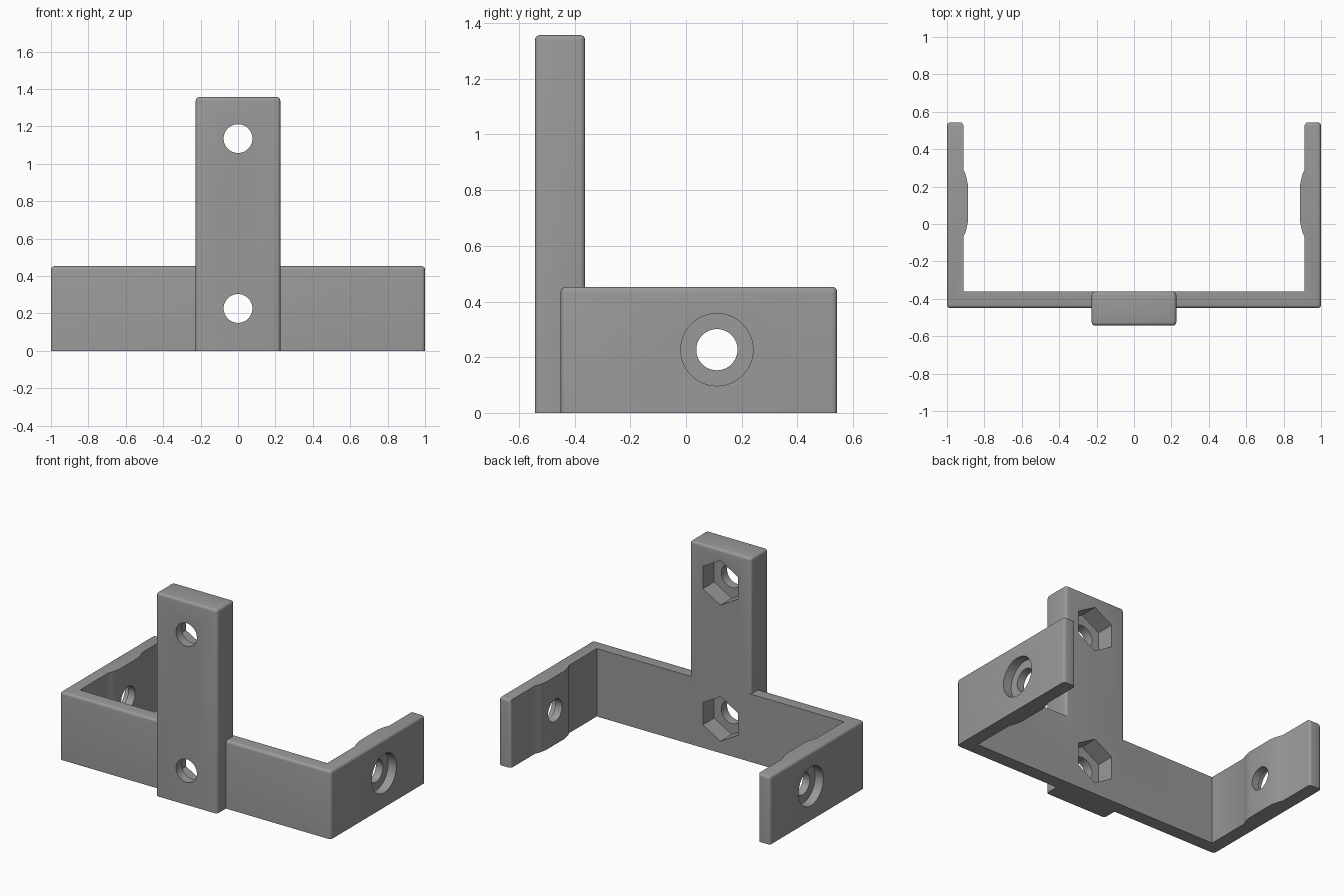
import bpy, bmesh, math
from mathutils import Matrix

if "Cube" in bpy.data.objects:
    bpy.data.objects.remove(bpy.data.objects["Cube"])

H = 0.453        # bracket height
BACK = -0.362    # inner face of the cross wall, flush with the post
MID_Z = 0.227    # height of the lower holes
HOLE_Y = 0.111   # position of the arm holes
ROUND = 0.018

grey = bpy.data.materials.new("grey plastic")
grey.diffuse_color = (0.32, 0.32, 0.32, 1)
grey.use_nodes = True
grey.node_tree.nodes["Principled BSDF"].inputs["Base Color"].default_value = grey.diffuse_color


def prism(name, outline, height, rounded):
    """Extrude a plan outline upward, then round the edges chosen by a rule."""
    bm = bmesh.new()
    face = bm.faces.new([bm.verts.new((x, y, 0)) for x, y in outline])
    ext = bmesh.ops.extrude_face_region(bm, geom=[face])
    for v in ext["geom"]:
        if isinstance(v, bmesh.types.BMVert):
            v.co.z = height
    bmesh.ops.recalc_face_normals(bm, faces=bm.faces)
    edges = [e for e in bm.edges if max(v.co.z for v in e.verts) > 0.01 and rounded(e)]
    bmesh.ops.bevel(bm, geom=edges, offset=ROUND, segments=4, profile=0.5,
                    affect='EDGES', clamp_overlap=True)
    bmesh.ops.recalc_face_normals(bm, faces=bm.faces)
    me = bpy.data.meshes.new(name)
    bm.to_mesh(me)
    bm.free()
    me.materials.append(grey)
    ob = bpy.data.objects.new(name, me)
    bpy.context.collection.objects.link(ob)
    return ob


def rod(axis, centre, radius, length, sides=48, spin=0.0):
    """Cutter cylinder along x or y."""
    bm = bmesh.new()
    turn = Matrix.Rotation(math.pi / 2, 4, 'Y' if axis == 'x' else 'X')
    bmesh.ops.create_cone(bm, cap_ends=True, segments=sides, radius1=radius,
                          radius2=radius, depth=length,
                          matrix=Matrix.Translation(centre) @ turn
                          @ Matrix.Rotation(spin, 4, 'Z'))
    me = bpy.data.meshes.new("hole_cutter")
    bm.to_mesh(me)
    bm.free()
    me.materials.append(grey)
    ob = bpy.data.objects.new("hole_cutter", me)
    bpy.context.collection.objects.link(ob)
    ob.hide_render = True
    return ob


def combine(ob, other, operation):
    mod = ob.modifiers.new("combine", 'BOOLEAN')
    mod.operation, mod.solver, mod.object = operation, 'EXACT', other
    bpy.context.view_layer.objects.active = ob
    bpy.ops.object.modifier_apply(modifier=mod.name)
    bpy.data.objects.remove(other)


# U-shaped bracket: inner pads bulge around the arm holes
pad = [(0.912, -0.068), (0.903, -0.05), (0.895, -0.022), (0.888, 0.012),
       (0.888, 0.21), (0.895, 0.244), (0.903, 0.272), (0.912, 0.29)]
half = [(1, -0.45), (1, 0.543), (0.912, 0.543)] + pad[::-1] + [(0.912, BACK)]
outline = half + [(-x, y) for x, y in reversed(half)]


def outer_edge(e):
    a, b = (v.co for v in e.verts)
    return any(all(abs(t - w) < 1e-4 for t in pair) for pair, w in (
        ((abs(a.x), abs(b.x)), 1), ((a.y, b.y), -0.45), ((a.y, b.y), 0.543)))


bracket = prism("mounting_bracket", outline, H, outer_edge)

# Upright post, rounded on its sides and top
post = prism("upright_post", [(-0.226, -0.543), (0.226, -0.543),
                              (0.226, BACK), (-0.226, BACK)], 1.357, lambda e: True)
combine(bracket, post, 'UNION')

# Bolt holes with hexagonal nut pockets in the post
for z in (MID_Z, 1.135):
    combine(bracket, rod('y', (0, -0.45, z), 0.077, 0.6), 'DIFFERENCE')
    combine(bracket, rod('y', (0, BACK + 0.04, z), 0.149, 0.32, 6, 0), 'DIFFERENCE')

# Counterbored holes through both arms
for s in (-1, 1):
    combine(bracket, rod('x', (s * 0.95, HOLE_Y, MID_Z), 0.074, 0.4), 'DIFFERENCE')
    combine(bracket, rod('x', (s * 1.04, HOLE_Y, MID_Z), 0.13, 0.2), 'DIFFERENCE')

bpy.ops.object.select_all(action='DESELECT')
bracket.select_set(True)
bpy.context.view_layer.objects.active = bracket
bpy.ops.object.shade_smooth_by_angle(angle=math.radians(30))
